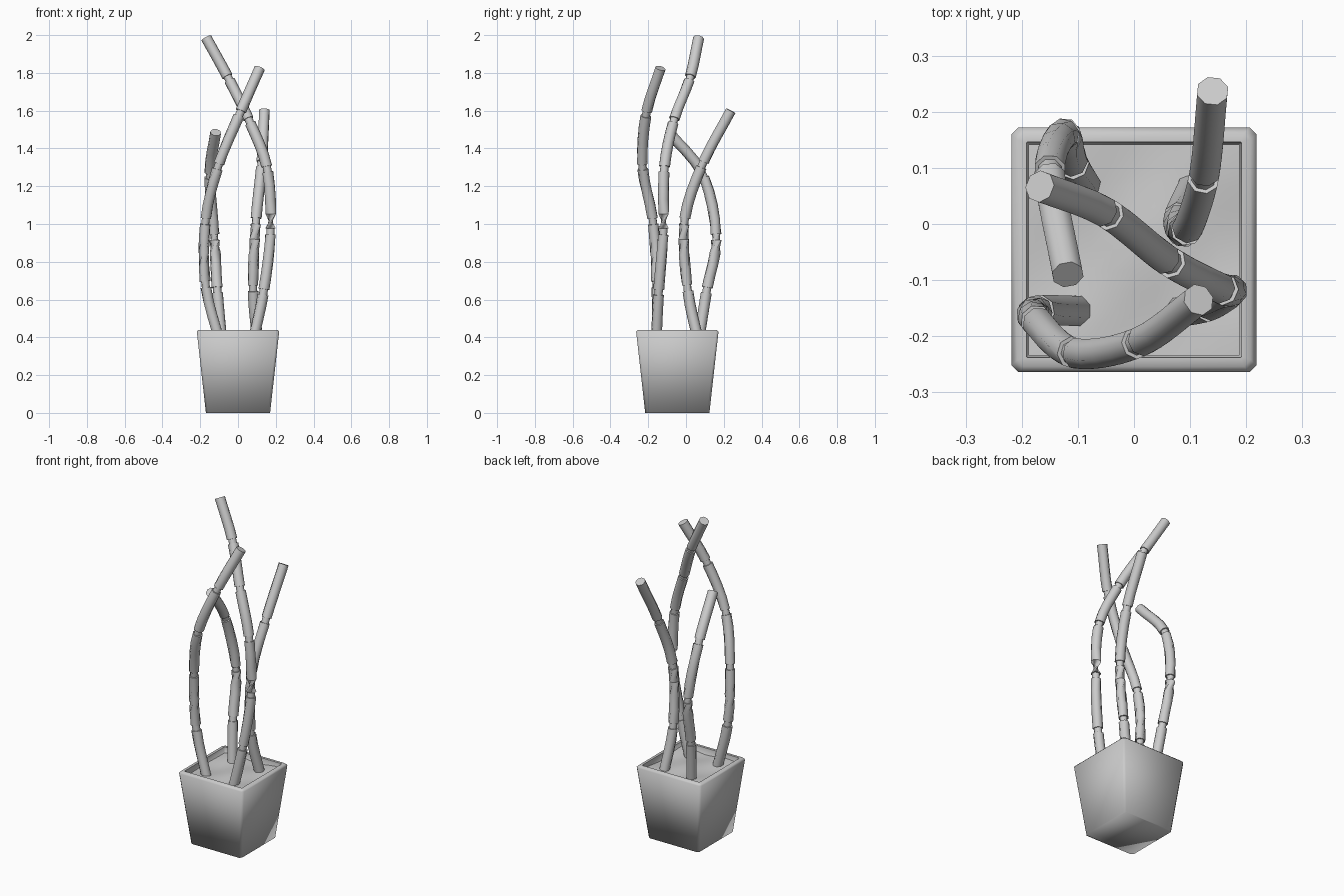
import bpy, bmesh, math
from mathutils import Vector

cube = bpy.data.objects.get("Cube")
if cube:
    bpy.data.objects.remove(cube, do_unlink=True)

grey = bpy.data.materials.new("light_grey")
grey.use_nodes = True
grey.diffuse_color = (0.6, 0.6, 0.6, 1)
grey.node_tree.nodes["Principled BSDF"].inputs["Base Color"].default_value = (0.6, 0.6, 0.6, 1)

SIDES = 8
STEM_R, NECK_R, NECK_HALF = 0.029, 0.022, 0.05
POT_Y = -0.046


def loft(name, rings):
    """Skin a list of equal point rings and cap both ends."""
    bm = bmesh.new()
    loops = [[bm.verts.new(p) for p in ring] for ring in rings]
    n = len(loops[0])
    for a, b in zip(loops, loops[1:]):
        for i in range(n):
            j = (i + 1) % n
            bm.faces.new((a[i], a[j], b[j], b[i]))
    bm.faces.new(loops[0][::-1])
    bm.faces.new(loops[-1])
    return finish(name, bm)


def finish(name, bm):
    bmesh.ops.recalc_face_normals(bm, faces=bm.faces)
    for f in bm.faces:
        f.smooth = True
    mesh = bpy.data.meshes.new(name)
    bm.to_mesh(mesh)
    bm.free()
    mesh.materials.append(grey)
    obj = bpy.data.objects.new(name, mesh)
    bpy.context.collection.objects.link(obj)
    return obj


def smooth_by_angle(obj, degrees):
    bpy.ops.object.select_all(action='DESELECT')
    obj.select_set(True)
    bpy.context.view_layer.objects.active = obj
    bpy.ops.object.shade_smooth_by_angle(angle=math.radians(degrees))


# Pot: tapered square with clipped corners, bevelled rim and hollow top
def square(half, z, clip=0.012):
    c = half - clip
    pts = [(half, -c), (half, c), (c, half), (-c, half),
           (-half, c), (-half, -c), (-c, -half), (c, -half)]
    return [(x, y + POT_Y, z) for x, y in pts]


pot = loft("pot", [square(0.17, 0), square(0.218, 0.43), square(0.208, 0.44),
                   square(0.192, 0.44, 0.002), square(0.187, 0.36, 0.002)])
for e in pot.data.edges:
    zs = [pot.data.vertices[v].co.z for v in e.vertices]
    inner = [abs(pot.data.vertices[v].co.x) < 0.195 for v in e.vertices]
    if min(zs) > 0.43 and all(inner) and max(zs) - min(zs) < 0.001:
        e.use_edge_sharp = True

# Soil: gently uneven sheet inside the rim
bm = bmesh.new()
bmesh.ops.create_grid(bm, x_segments=10, y_segments=10, size=0.188)
for v in bm.verts:
    v.co.z = 0.408 + 0.008 * math.sin(23 * v.co.x + 1) * math.cos(19 * v.co.y)
    v.co.y += POT_Y
finish("soil", bm)


# Stems: jointed canes following a smooth path through their joints
def spline(pts, t):
    p = [2 * pts[0] - pts[1]] + pts + [2 * pts[-1] - pts[-2]]
    i = min(int(t), len(pts) - 2)
    u = t - i
    a, b, c, d = p[i:i + 4]
    pos = 0.5 * (2 * b + (c - a) * u + (2 * a - 5 * b + 4 * c - d) * u * u
                 + (3 * b - a - 3 * c + d) * u ** 3)
    tan = 0.5 * ((c - a) + 2 * (2 * a - 5 * b + 4 * c - d) * u
                 + 3 * (3 * b - a - 3 * c + d) * u * u)
    return pos, tan.normalized()


def ring(pts, t, r):
    pos, tan = spline(pts, t)
    q = tan.to_track_quat('Z', 'Y')
    angles = [2 * math.pi * (k + 0.5) / SIDES for k in range(SIDES)]
    return [pos + q @ Vector((r * math.cos(a), r * math.sin(a), 0)) for a in angles]


def stem(name, joints):
    pts = [Vector(p) for p in joints]
    pts[0] = pts[0] + (pts[0] - pts[1]) * 0.25  # root sits below the soil
    last = len(pts) - 2
    rings = []
    for s in range(last + 1):
        lo = s + (NECK_HALF if s else 0)
        hi = s + 1 - (NECK_HALF if s < last else 0)
        if s:
            rings.append(ring(pts, lo, NECK_R))
        rings += [ring(pts, lo + (hi - lo) * k / 4, STEM_R) for k in range(5)]
        if s < last:
            rings.append(ring(pts, hi, NECK_R))
    smooth_by_angle(loft(name, rings), 50)


stem("stem_tall", [(0.09, -0.155, 0.43), (0.135, -0.145, 0.64), (0.172, -0.12, 0.96),
                   (0.155, -0.115, 1.29), (0.06, -0.065, 1.545), (-0.05, 0.02, 1.77),
                   (-0.168, 0.067, 1.985)])
stem("stem_front_right", [(-0.11, -0.155, 0.43), (-0.172, -0.155, 0.68),
                          (-0.172, -0.175, 1.015), (-0.105, -0.23, 1.305),
                          (0.01, -0.21, 1.585), (0.115, -0.135, 1.825)])
stem("stem_back_left", [(0.1, 0.055, 0.43), (0.08, 0.008, 0.66), (0.095, -0.008, 1.015),
                        (0.125, 0.087, 1.315), (0.14, 0.237, 1.6)])
stem("stem_back_right", [(-0.09, 0.075, 0.43), (-0.11, 0.11, 0.65), (-0.125, 0.16, 0.93),
                         (-0.15, 0.09, 1.26), (-0.118, -0.09, 1.485)])
